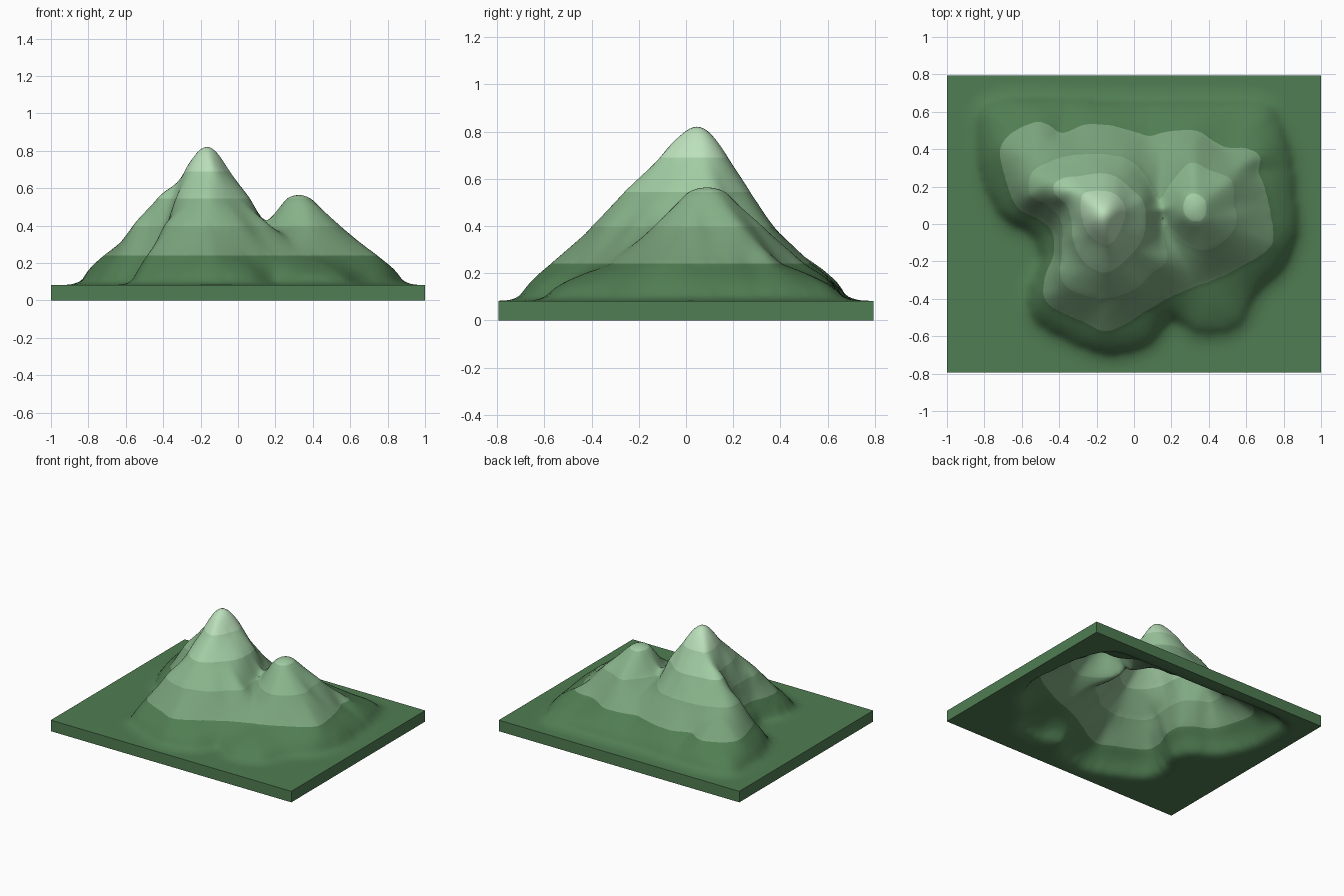
import bpy, bmesh, math
from mathutils import Vector, kdtree

if "Cube" in bpy.data.objects:
    bpy.data.objects.remove(bpy.data.objects["Cube"])

HX, HY, FLOOR = 1.0, 0.795, 0.083
NX, NY = 130, 104

# Survey contours (x, y), each closed
foot = [(-.80, .62), (-.62, .67), (-.3, .66), (0, .65), (.35, .655), (.68, .64), (.78, .53),
        (.83, .38), (.86, .15), (.87, -.03), (.80, -.22), (.66, -.36), (.55, -.54), (.36, -.58),
        (.20, -.51), (.07, -.64), (-.14, -.69), (-.36, -.61), (-.53, -.50), (-.55, -.35),
        (-.49, -.19), (-.55, -.05), (-.70, .04), (-.80, .24), (-.83, .45)]
low = [(-.53, .545), (-.46, .53), (-.385, .48), (-.26, .53), (-.13, .525), (.015, .485),
       (.085, .466), (.166, .49), (.327, .498), (.42, .44), (.5, .40), (.6, .40), (.675, .36),
       (.66, .28), (.70, .18), (.745, -.06), (.70, -.15), (.5, -.26), (.246, -.364),
       (.086, -.45), (-.13, -.57), (-.26, -.525), (-.466, -.42), (-.475, -.28), (-.42, -.16),
       (-.43, -.04), (-.51, .03), (-.62, .09), (-.69, .26), (-.717, .396), (-.66, .48)]
mid = [(-.55, .27), (-.45, .33), (-.35, .365), (-.2, .37), (-.05, .353), (.04, .28), (.10, .17),
       (.14, .115), (.19, .20), (.3, .327), (.40, .29), (.525, .235), (.535, .1), (.55, .02),
       (.5, -.075), (.38, -.14), (.27, -.10), (.20, -.03), (.15, .05), (.15, -.08), (.177, -.2),
       (.086, -.27), (.005, -.35), (-.18, -.40), (-.34, -.353), (-.40, -.27), (-.385, -.1),
       (-.39, .02), (-.46, .10), (-.56, .15)]
high = [(-.43, .215), (-.37, .25), (-.29, .255), (-.18, .273), (-.086, .246), (-.01, .18),
        (.05, .13), (.065, .03), (.055, -.06), (-.005, -.15), (-.14, -.26), (-.26, -.21),
        (-.33, -.086), (-.335, .02), (-.36, .10), (-.425, .15)]
crown = [(-.27, .165), (-.12, .17), (-.05, .1), (-.06, .01), (-.13, -.11), (-.236, -.06), (-.285, .05)]
knoll = [(.27, .15), (.33, .17), (.39, .12), (.38, .03), (.32, .005), (.26, .05)]


class Contour:
    """Smooth closed contour with an inside test and a distance query."""

    def __init__(self, z, pts, inner=(), peak=None, bulge=1):
        self.z, self.inner, self.peak, self.bulge = z, inner, peak, bulge
        n, self.line = len(pts), []
        for i in range(n):
            a, b, c, d = (Vector((*pts[(i + k) % n], 0)) for k in (-1, 0, 1, 2))
            for s in range(8):
                t = s / 8
                self.line.append(.5 * (2 * b + (c - a) * t + (2 * a - 5 * b + 4 * c - d) * t * t
                                       + (3 * b - a - 3 * c + d) * t ** 3))
        self.tree = kdtree.KDTree(len(self.line))
        for i, p in enumerate(self.line):
            self.tree.insert(p, i)
        self.tree.balance()

    def dist(self, p):
        return self.tree.find(p)[2]

    def contains(self, p):
        inside, a = False, self.line[-1]
        for b in self.line:
            if (a.y > p.y) != (b.y > p.y) and p.x < a.x + (p.y - a.y) * (b.x - a.x) / (b.y - a.y):
                inside = not inside
            a = b
        return inside

    def height(self, p):
        for c in self.inner:
            if c.contains(p):
                return c.height(p)
        d = self.dist(p)
        if self.peak:
            x, y, top = self.peak
            t = d / (d + math.hypot(p.x - x, p.y - y) + 1e-6)
            return self.z + (top - self.z) * math.sin(t * math.pi / 2)
        near = min(self.inner, key=lambda c: c.dist(p))
        t = d / (d + near.dist(p) + 1e-6)
        return self.z + (near.z - self.z) * t ** self.bulge


summit = Contour(.69, crown, peak=(-.165, .045, .825))
main_hill = Contour(.545, high, [summit])
side_hill = Contour(.545, knoll, peak=(.325, .09, .565))
slopes = Contour(.395, mid, [main_hill, side_hill])
skirt = Contour(.24, low, [slopes])
ground = Contour(.11, foot, [skirt], bulge=.68)


def height(x, y):
    p = Vector((x, y, 0))
    if ground.contains(p):
        return ground.height(p)
    return FLOOR + .027 * max(0, 1 - ground.dist(p) / .09) ** 2


# Height field, softened a little
xs = [-HX + 2 * HX * i / NX for i in range(NX + 1)]
ys = [-HY + 2 * HY * j / NY for j in range(NY + 1)]
h = [[height(x, y) for x in xs] for y in ys]
for _ in range(3):
    g = [row[:] for row in h]
    for j in range(1, NY):
        for i in range(1, NX):
            h[j][i] = .5 * g[j][i] + .125 * (g[j - 1][i] + g[j + 1][i] + g[j][i - 1] + g[j][i + 1])
for j in range(NY + 1):
    for i in range(NX + 1):
        if i in (0, NX) or j in (0, NY):
            h[j][i] = FLOOR

# Terrain sheet
W = NX + 1
verts = [(xs[i], ys[j], h[j][i]) for j in range(NY + 1) for i in range(W)]
faces = [(j * W + i, j * W + i + 1, (j + 1) * W + i + 1, (j + 1) * W + i)
         for j in range(NY) for i in range(NX)]
mesh = bpy.data.meshes.new("mountain_terrain")
mesh.from_pydata(verts, [], faces)
bm = bmesh.new()
bm.from_mesh(mesh)

# Height bands
levels = [.24, .395, .545, .69]
for z in levels:
    bmesh.ops.bisect_plane(bm, geom=bm.verts[:] + bm.edges[:] + bm.faces[:], dist=1e-5,
                           plane_co=(0, 0, z), plane_no=(0, 0, 1))
for f in bm.faces:
    f.material_index = sum(f.calc_center_median().z > z for z in levels)

# Underside: the same sheet dropped by the base thickness
rim = [e for e in bm.edges if e.is_boundary]
copy = bmesh.ops.duplicate(bm, geom=bm.verts[:] + bm.edges[:] + bm.faces[:])["geom"]
under = [g for g in copy if isinstance(g, bmesh.types.BMFace)]
bmesh.ops.translate(bm, verts=[g for g in copy if isinstance(g, bmesh.types.BMVert)],
                    vec=(0, 0, -FLOOR))
bmesh.ops.reverse_faces(bm, faces=under)

# Side walls joining the two sheets
walls = bmesh.ops.extrude_edge_only(bm, edges=rim)["geom"]
for g in walls:
    if isinstance(g, bmesh.types.BMVert):
        g.co.z = 0
bmesh.ops.remove_doubles(bm, verts=bm.verts[:], dist=1e-5)
bmesh.ops.recalc_face_normals(bm, faces=bm.faces[:])
bm.to_mesh(mesh)
bm.free()

colours = [(.08, .205, .085), (.19, .36, .195), (.25, .46, .26), (.36, .61, .37), (.50, .75, .50)]
for k, c in enumerate(colours):
    m = bpy.data.materials.new(f"height_band_{k + 1}")
    m.diffuse_color = (*c, 1)
    m.use_nodes = True
    m.node_tree.nodes["Principled BSDF"].inputs["Base Color"].default_value = m.diffuse_color
    mesh.materials.append(m)

terrain = bpy.data.objects.new("mountain_terrain", mesh)
bpy.context.collection.objects.link(terrain)
bpy.context.view_layer.objects.active = terrain
terrain.select_set(True)
bpy.ops.object.shade_smooth_by_angle(angle=math.radians(50))
